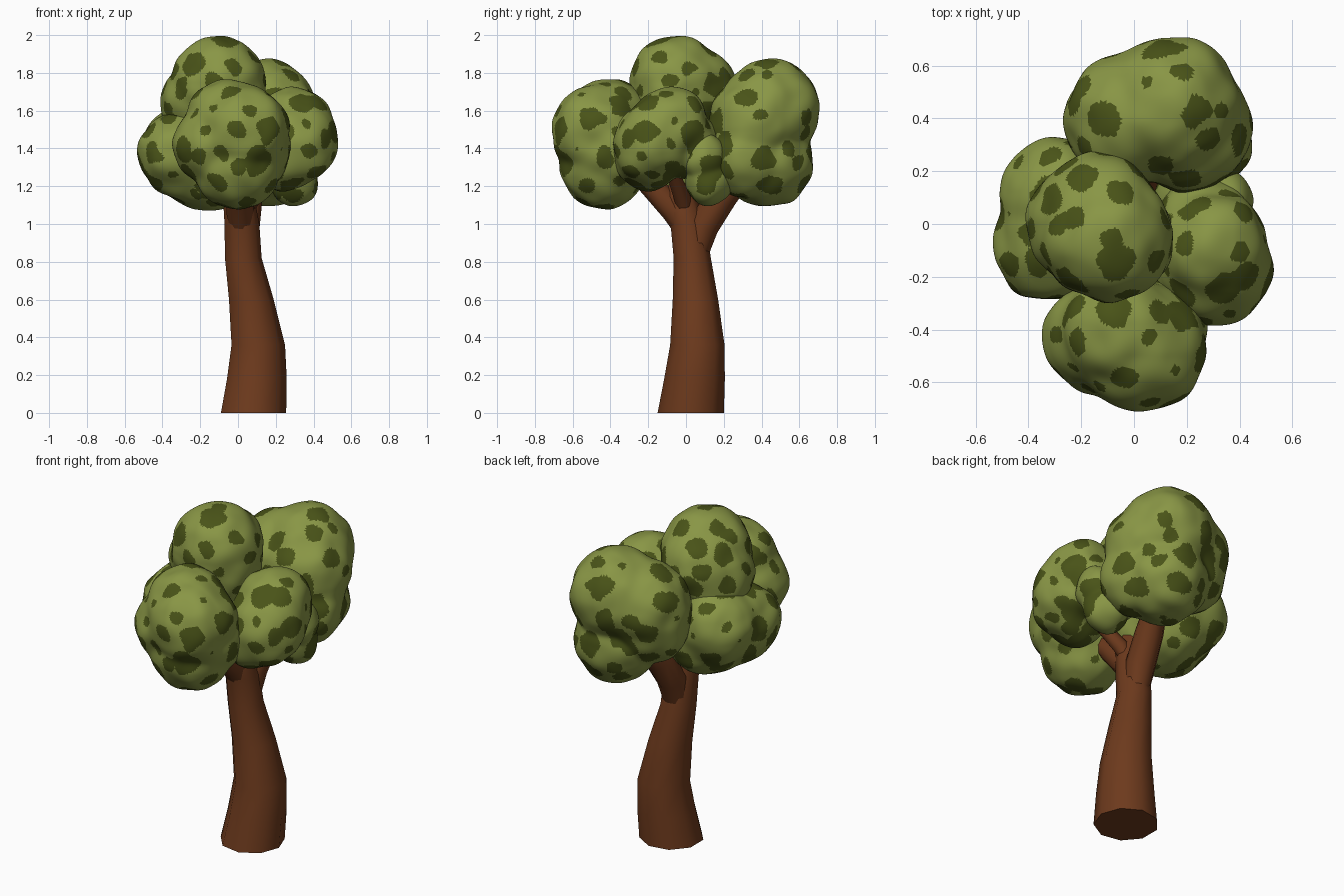
import bpy, bmesh, math, random
from mathutils import Vector, noise, kdtree

if "Cube" in bpy.data.objects:
    bpy.data.objects.remove(bpy.data.objects["Cube"])

random.seed(4)


def material(name, rgb):
    m = bpy.data.materials.new(name)
    m.diffuse_color = (*rgb, 1)
    m.use_nodes = True
    m.node_tree.nodes["Principled BSDF"].inputs["Base Color"].default_value = m.diffuse_color
    return m


LEAF = material("leaf green", (0.25, 0.305, 0.06))
SPOT = material("dark leaf green", (0.067, 0.087, 0.009))
BARK = material("brown bark", (0.152, 0.042, 0.012))


def finish(bm, name, mats):
    bmesh.ops.recalc_face_normals(bm, faces=bm.faces)
    for f in bm.faces:
        f.smooth = True
    me = bpy.data.meshes.new(name)
    bm.to_mesh(me)
    bm.free()
    for m in mats:
        me.materials.append(m)
    ob = bpy.data.objects.new(name, me)
    bpy.context.collection.objects.link(ob)
    return ob


def tube(name, path, flat=False, sides=9):
    """Tapered limb through (x, y, z, radius) points."""
    bm = bmesh.new()
    pts = [Vector(p[:3]) for p in path]
    rings = []
    for i, p in enumerate(path):
        d = pts[min(i + 1, len(pts) - 1)] - pts[max(i - 1, 0)]
        d = Vector((0, 0, 1)) if flat else d.normalized()
        # one fixed reference axis keeps the rings from twisting
        u = Vector((1, 0, 0))
        u = (u - d * u.dot(d)).normalized()
        v = d.cross(u)
        rings.append([bm.verts.new(pts[i] + p[3] * (
            u * math.cos(k * math.tau / sides) + v * math.sin(k * math.tau / sides)))
            for k in range(sides)])
    for a, b in zip(rings, rings[1:]):
        for k in range(sides):
            n = (k + 1) % sides
            bm.faces.new((a[k], a[n], b[n], b[k]))
    bm.faces.new(rings[0])
    bm.faces.new(rings[-1])
    ob = finish(bm, name, [BARK])
    bpy.context.view_layer.objects.active = ob
    ob.select_set(True)
    bpy.ops.object.shade_smooth_by_angle(angle=math.radians(50))
    ob.select_set(False)


def foliage(name, lobes, spots=44, sub=6):
    """Lumpy ball: soft union of spheres (x, y, z, r), with dark blotches."""
    centre = sum((Vector(l[:3]) for l in lobes), Vector()) / len(lobes)
    rel = [(Vector(l[:3]) - centre, l[3]) for l in lobes]
    k = 80

    def reach(d):
        total = 0
        for c, r in rel:
            b = c.dot(d)
            q = b * b - c.length_squared + r * r
            if q > 0:
                total += math.exp(k * (b + math.sqrt(q)))
        t = math.log(total) / k
        # gentle lumps
        return t + 0.016 * noise.noise((centre + d * t) * 8)

    bm = bmesh.new()
    bmesh.ops.create_icosphere(bm, subdivisions=sub, radius=1)
    for v in bm.verts:
        d = v.co.normalized()
        v.co = centre + d * reach(d)

    # blotch centres spread evenly with jitter
    tree = kdtree.KDTree(spots)
    sizes = []
    for i in range(spots):
        z = 1 - (2 * i + 1) / spots
        a = i * 2.39996
        s = math.sqrt(1 - z * z)
        d = Vector((s * math.cos(a), s * math.sin(a), z))
        d += Vector([random.uniform(-0.17, 0.17) for _ in range(3)])
        d.normalize()
        tree.insert(centre + d * reach(d), i)
        sizes.append(random.choice((0.025, 0.04, 0.05, 0.06, 0.068)))
    tree.balance()
    for f in bm.faces:
        p = f.calc_center_median()
        w = 0.035 * noise.noise(p * 13)
        if any(dist + w < sizes[i] for _, i, dist in tree.find_range(p, 0.11)):
            f.material_index = 1
    finish(bm, name, [LEAF, SPOT])


# trunk and branches
tube("trunk", [(0.077, 0.025, 0, 0.178), (0.095, 0.045, 0.18, 0.163),
               (0.103, 0.06, 0.36, 0.146), (0.067, 0.05, 0.6, 0.122),
               (0.025, 0.033, 0.82, 0.1), (0.018, 0.012, 1.0, 0.095),
               (0.0, -0.03, 1.15, 0.085), (-0.08, -0.03, 1.4, 0.06)], flat=True)
tube("front_branch", [(0.02, 0.02, 0.92, 0.05), (0.01, -0.055, 1.07, 0.075),
                      (0.0, -0.18, 1.2, 0.065), (0.0, -0.34, 1.36, 0.05)])
tube("back_branch", [(0.025, 0.04, 0.82, 0.07), (0.03, 0.09, 0.99, 0.085),
                     (0.05, 0.19, 1.14, 0.08), (0.1, 0.34, 1.32, 0.055)])
tube("right_branch", [(0.02, 0.0, 1.02, 0.03), (0.08, -0.02, 1.14, 0.045),
                      (0.2, -0.07, 1.27, 0.035)])

# crown clusters
foliage("top_foliage", [(-0.1, -0.05, 1.75, 0.245), (-0.19, 0.0, 1.64, 0.22),
                        (-0.06, -0.05, 1.62, 0.208), (-0.13, 0.06, 1.71, 0.21)])
foliage("back_foliage", [(-0.01, 0.4, 1.56, 0.25), (0.14, 0.45, 1.61, 0.262),
                         (0.21, 0.36, 1.53, 0.24), (0.15, 0.43, 1.33, 0.24),
                         (-0.05, 0.38, 1.45, 0.21), (0.25, 0.32, 1.34, 0.2)], 52)
foliage("front_foliage", [(0.03, -0.47, 1.49, 0.245), (-0.13, -0.43, 1.42, 0.21),
                          (0.0, -0.44, 1.3, 0.223), (0.08, -0.4, 1.38, 0.195),
                          (-0.06, -0.4, 1.55, 0.215)], 48)
foliage("right_foliage", [(0.31, -0.16, 1.44, 0.215), (0.3, -0.08, 1.52, 0.205),
                          (0.25, -0.2, 1.36, 0.18), (0.26, 0.0, 1.42, 0.18),
                          (0.36, -0.23, 1.38, 0.135)], 40)
foliage("left_foliage", [(-0.29, -0.05, 1.37, 0.235), (-0.28, 0.11, 1.4, 0.222),
                         (-0.17, 0.0, 1.3, 0.233), (-0.35, -0.11, 1.38, 0.17),
                         (-0.18, 0.08, 1.32, 0.225)])
foliage("small_foliage", [(0.3, 0.12, 1.22, 0.125), (0.33, 0.09, 1.36, 0.125),
                          (0.22, 0.1, 1.34, 0.14)], 16, 5)
